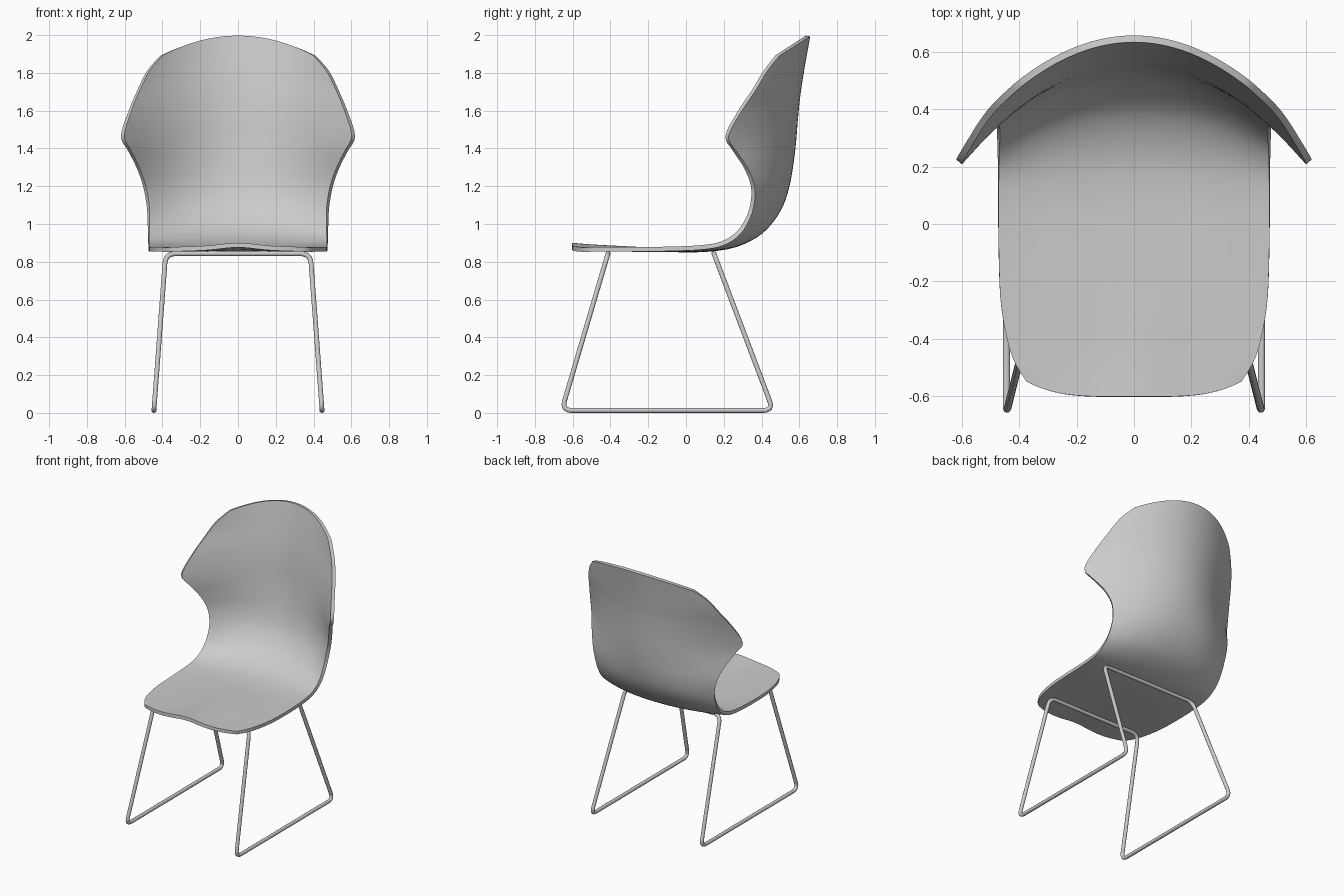
import bpy
from math import exp
from mathutils import Vector

if "Cube" in bpy.data.objects:
    bpy.data.objects.remove(bpy.data.objects["Cube"])


def finish(obj):
    # Apply modifiers / convert to mesh and shade smooth with crisp rims
    bpy.ops.object.select_all(action='DESELECT')
    obj.select_set(True)
    bpy.context.view_layer.objects.active = obj
    bpy.ops.object.convert(target='MESH')
    bpy.ops.object.shade_smooth_by_angle(angle=0.7)


def spline(a, b, c, d, t):
    return [0.5 * (2 * q + (r - p) * t + (2 * p - 5 * q + 4 * r - s) * t * t
                   + (3 * q - p - 3 * r + s) * t ** 3)
            for p, q, r, s in zip(a, b, c, d)]


# Seat shell rows: centre y, centre z, edge x, edge y, edge z, cross-curve power
ROWS = [
    (-.603, .870, .375, -.548, .864, 4),
    (-.48, .866, .428, -.455, .866, 4),
    (-.30, .865, .463, -.29, .866, 3.5),
    (-.10, .863, .472, -.10, .868, 3),
    (.10, .864, .473, .08, .876, 2.6),
    (.25, .886, .473, .19, .896, 2.3),
    (.37, .940, .473, .27, .945, 2.2),
    (.45, 1.015, .473, .32, 1.015, 2.2),
    (.507, 1.11, .477, .35, 1.10, 2.2),
    (.540, 1.22, .495, .353, 1.20, 2.1),
    (.560, 1.34, .530, .315, 1.30, 2),
    (.572, 1.45, .575, .255, 1.39, 2),
    (.580, 1.55, .611, .217, 1.465, 2),
    (.592, 1.67, .575, .28, 1.59, 2),
    (.608, 1.78, .525, .36, 1.71, 2),
    (.625, 1.88, .475, .42, 1.81, 2),
    (.646, 1.995, .405, .485, 1.892, 2),
]
STEPS, HALF = 4, 16

rows = []
for i in range(len(ROWS) - 1):
    ctrl = [ROWS[max(0, min(len(ROWS) - 1, i + k))] for k in (-1, 0, 1, 2)]
    rows += [spline(*ctrl, j / STEPS) for j in range(STEPS)]
rows.append(ROWS[-1])

verts, faces = [], []
n = 2 * HALF + 1
for cy, cz, ex, ey, ez, p in rows:
    for k in range(-HALF, HALF + 1):
        s = k / HALF
        w = abs(s) ** p
        x, y, z = ex * s, cy + (ey - cy) * w, cz + (ez - cz) * w
        # Raised middle of the front lip
        z += .018 * exp(-(x / .13) ** 2) * max(0, min(1, (-y - .2) / .4))
        verts.append((x, y, z))
for r in range(len(rows) - 1):
    for k in range(n - 1):
        a = r * n + k
        faces.append((a, a + 1, a + n + 1, a + n))

mesh = bpy.data.meshes.new("seat_shell")
mesh.from_pydata(verts, [], faces)
shell = bpy.data.objects.new("seat_shell", mesh)
bpy.context.collection.objects.link(shell)
solid = shell.modifiers.new("thickness", 'SOLIDIFY')
solid.thickness = .024
solid.offset = 0
solid.use_even_offset = True
finish(shell)

# Sled frame: one closed bent tube with two crossbars, four legs, two runners
side = [(.383, -.413, .843), (.445, -.658, .013),
        (.445, .462, .013), (.383, .148, .843)]
corners = [Vector(c) for c in side]
corners += [Vector((-x, y, z)) for x, y, z in reversed(side)]
path = []
for i, c in enumerate(corners):
    a = c + (corners[i - 1] - c).normalized() * .055
    b = c + (corners[(i + 1) % 8] - c).normalized() * .055
    for j in range(9):
        t = j / 8
        path.append(a * (1 - t) ** 2 + c * 2 * t * (1 - t) + b * t * t)

curve = bpy.data.curves.new("sled_frame", 'CURVE')
curve.dimensions = '3D'
curve.bevel_depth = .013
curve.bevel_resolution = 4
tube = curve.splines.new('POLY')
tube.points.add(len(path) - 1)
for pt, co in zip(tube.points, path):
    pt.co = (*co, 1)
tube.use_cyclic_u = True
frame = bpy.data.objects.new("sled_frame", curve)
bpy.context.collection.objects.link(frame)
finish(frame)
